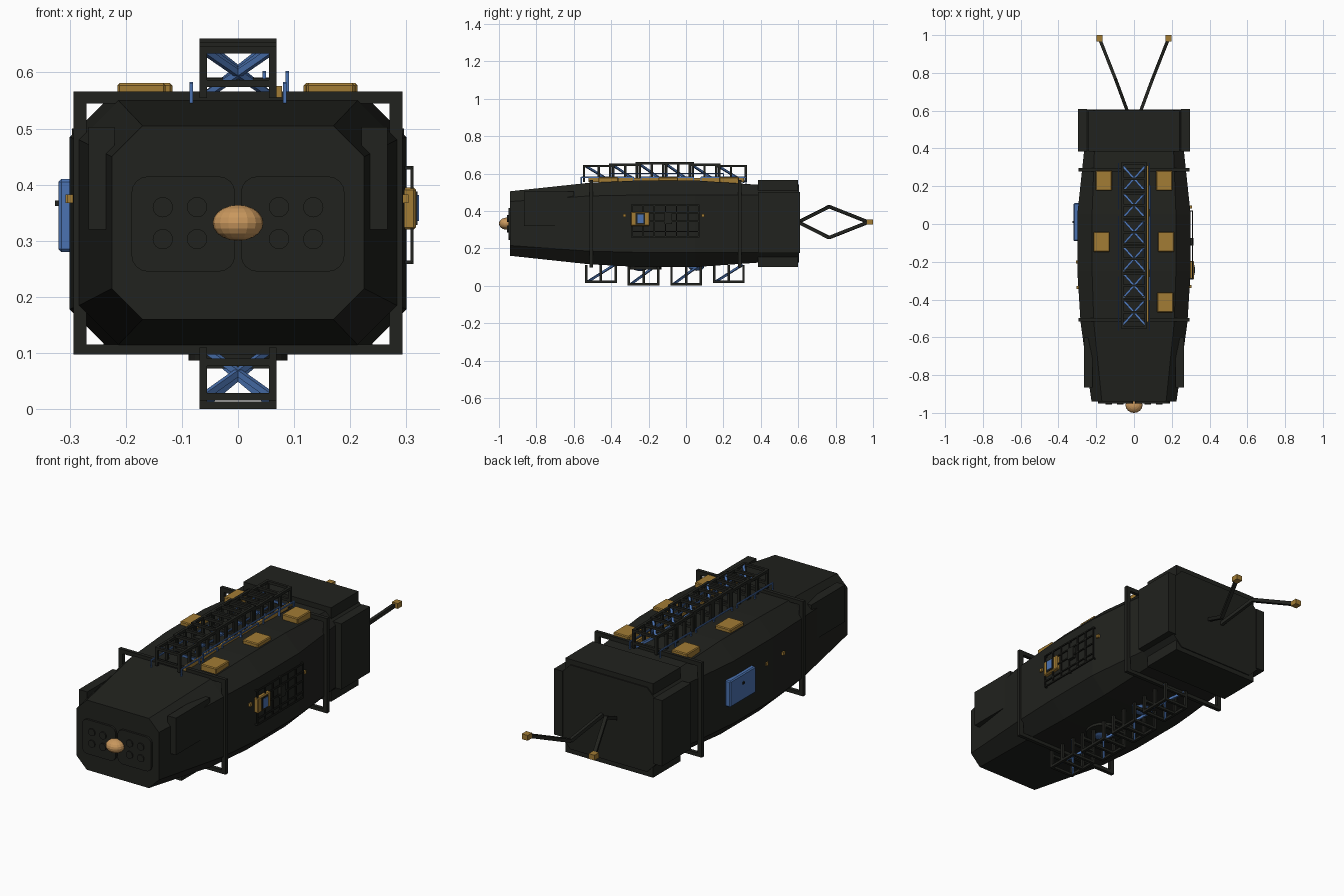
import bpy, bmesh, math
from mathutils import Vector, Matrix

if "Cube" in bpy.data.objects:
    bpy.data.objects.remove(bpy.data.objects["Cube"])


def material(name, rgb):
    m = bpy.data.materials.new(name)
    m.diffuse_color = (*rgb, 1)
    m.use_nodes = True
    m.node_tree.nodes["Principled BSDF"].inputs["Base Color"].default_value = m.diffuse_color
    return m


DARK = material("dark_metal", (0.015, 0.016, 0.013))
BLUE = material("blue_paint", (0.07, 0.17, 0.44))
GOLD = material("gold_foil", (0.36, 0.2, 0.035))
TAN = material("tan_dome", (0.58, 0.31, 0.11))


def finish(name, bm, mat):
    bmesh.ops.recalc_face_normals(bm, faces=bm.faces)
    me = bpy.data.meshes.new(name)
    bm.to_mesh(me)
    bm.free()
    me.materials.append(mat)
    ob = bpy.data.objects.new(name, me)
    bpy.context.collection.objects.link(ob)
    return ob


def add_box(bm, x0, x1, y0, y1, z0, z1):
    m = Matrix.Translation(((x0 + x1) / 2, (y0 + y1) / 2, (z0 + z1) / 2))
    m = m @ Matrix.Diagonal((x1 - x0, y1 - y0, z1 - z0, 1))
    bmesh.ops.create_cube(bm, size=1, matrix=m)


def add_bar(bm, a, b, t):
    a, b = Vector(a), Vector(b)
    d = b - a
    rot = d.to_track_quat('Z', 'Y').to_matrix().to_4x4()
    bmesh.ops.create_cube(bm, size=1, matrix=Matrix.Translation((a + b) / 2) @ rot
                          @ Matrix.Diagonal((t, t, d.length, 1)))


def boxes(name, mat, *dims):
    bm = bmesh.new()
    for d in dims:
        add_box(bm, *d)
    return finish(name, bm, mat)


def bars(name, mat, t, *ends):
    bm = bmesh.new()
    for a, b in ends:
        add_bar(bm, a, b, t)
    return finish(name, bm, mat)


def bevel(ob, w, seg=1):
    m = ob.modifiers.new("bevel", 'BEVEL')
    m.width, m.segments = w, seg
    return ob


def ellipsoid(name, mat, loc, r, seg=16, rings=10):
    bm = bmesh.new()
    bmesh.ops.create_uvsphere(bm, u_segments=seg, v_segments=rings, radius=1,
                              matrix=Matrix.Translation(loc) @ Matrix.Diagonal((*r, 1)))
    return finish(name, bm, mat)


# hull: chamfered octagon sections lofted along y (y, half width, bottom, top, chamfer)
sections = [(-0.94, .225, .16, .505, .055), (-0.52, .283, .115, .55, .07),
            (-0.25, .30, .10, .563, .078), (0.05, .30, .10, .563, .078),
            (0.38, .265, .123, .54, .055), (0.605, .265, .123, .54, .055)]
bm = bmesh.new()
rings = []
for y, w, lo, hi, c in sections:
    pts = [(w, lo + c), (w, hi - c), (w - c, hi), (c - w, hi),
           (-w, hi - c), (-w, lo + c), (c - w, lo), (w - c, lo)]
    rings.append([bm.verts.new((x, y, z)) for x, z in pts])
for r, s in zip(rings, rings[1:]):
    for i in range(8):
        j = (i + 1) % 8
        bm.faces.new((r[i], r[j], s[j], s[i]))
bm.faces.new(rings[0])
bm.faces.new(rings[-1])
finish("hull", bm, DARK)

# rear slabs on all four sides, and front cheek panels
boxes("rear_slabs", DARK,
      (-.24, .24, .385, .6, .5, .565), (-.24, .24, .385, .6, .1, .165),
      (.25, .296, .385, .61, .175, .5), (-.296, -.25, .385, .61, .175, .5))
boxes("cheek_panels", DARK, *[(min(s * .22, s * .266), max(s * .22, s * .266),
                               -.865, -.6, .32, .503) for s in (-1, 1)])

# rectangular hoops round the hull
for n, y in (("front_hoop", -.507), ("rear_hoop", .287)):
    y0, y1 = y - .009, y + .009
    boxes(n, DARK, (-.293, .293, y0, y1, .545, .566), (-.293, .293, y0, y1, .097, .115),
          (.27, .293, y0, y1, .115, .545), (-.293, -.27, y0, y1, .115, .545))

# nose plates with nozzle discs, and nose dome
for s, side in ((-1, "left"), (1, "right")):
    bm = bmesh.new()
    outline = []
    for k in range(4):
        cx, cz = ((.16, .385), (.035, .385), (.035, .275), (.16, .275))[k]
        for i in range(5):
            a = math.pi / 2 * (k + i / 4)
            outline.append(bm.verts.new((s * (cx + .03 * math.cos(a)), -.938,
                                         cz + .03 * math.sin(a))))
    f = bm.faces.new(outline)
    ext = bmesh.ops.extrude_face_region(bm, geom=[f])
    for v in ext["geom"]:
        if isinstance(v, bmesh.types.BMVert):
            v.co.y = -.95
    for x in (.073, .134):
        for z in (.303, .36):
            bmesh.ops.create_cone(bm, cap_ends=True, segments=16, radius1=.018, radius2=.018,
                                  depth=.012, matrix=Matrix.Translation((s * x, -.95, z))
                                  @ Matrix.Rotation(math.pi / 2, 4, 'X'))
    finish(side + "_nose_plate", bm, DARK)
ellipsoid("nose_dome", TAN, (0, -.96, .332), (.045, .04, .032))


# open box truss unit with blue cross braces
def truss(name, c, base, end, half=.085, w=.062, t=.013):
    e = []
    for y in (c - half + t / 2, c, c + half - t / 2):
        e += [((x, y, base), (x, y, end)) for x in (-w, w)]
        e.append(((-w, y, end), (w, y, end)))
        if y != c:
            mid = base + (end - base) * .3
            e.append(((-w, y, mid), (w, y, mid)))
    for x in (-w, w):
        e.append(((x, c - half, end), (x, c + half, end)))
    bars(name, DARK, t, *e)
    bars(name + "_brace", BLUE, .011, *[((s * w, c + .07, base), (-s * w, c - .07, end))
                                       for s in (-1, 1)])


for i, top in enumerate((.64, .647, .654, .654, .647, .64)):
    truss("top_truss_%d" % (i + 1), -.467 + i * .1415, .555, top)
for i, low in enumerate((.022, .007, .007, .022)):
    truss("belly_truss_%d" % (i + 1), -.455 + i * .228, .11, low)

# deck rails along the top truss
rails = []
for x, z, spans in ((-.083, .58, ((-.56, -.28), (-.24, .04), (.08, .32))),
                    (.083, .58, ((-.56, -.28), (-.24, .04), (.08, .32))),
                    (.088, .6, ((-.4, .2),)), (.047, .6, ((-.4, .2),))):
    for a, b in spans:
        rails.append(((x, a, z), (x, b, z)))
        rails += [((x, y, .545), (x, y, z)) for y in (a, (a + b) / 2, b)]
bars("deck_rails", BLUE, .006, *rails)
boxes("gold_conduit", GOLD, (.066, .078, -.52, .31, .555, .576))

# gold deck boxes
for i, (x, y) in enumerate(((-.16, .23), (.16, .23), (-.172, -.095), (.17, -.095), (.165, -.415))):
    bevel(boxes("deck_box_%d" % (i + 1), GOLD,
                (x - .043, x + .043, y - .053, y + .053, .54, .581)), .004)

# left side: blue locker with knob
bevel(boxes("left_locker", BLUE, (-.32, -.29, -.09, .11, .28, .41)), .005)
boxes("locker_knob", DARK, (-.326, -.315, .005, .017, .362, .372))

# right side: handrail grid, gold window unit, small box
grid = [((.31, y, .262), (.31, y, .43)) for y in (-.29, -.23, -.17, -.11, -.05, .01, .068)]
grid += [((.31, -.29, z), (.31, .068, z)) for z in (.262, .29, .345, .39, .43)]
grid += [((.29, y, z), (.31, y, z)) for y in (-.29, -.11, .068) for z in (.262, .43)]
bars("side_grid", DARK, .006, *grid)
bevel(boxes("window_unit", GOLD, (.29, .317, -.295, -.195, .32, .395)), .004)
boxes("window_frame", DARK, (.3, .32, -.27, -.218, .328, .388))
boxes("window", BLUE, (.3, .323, -.26, -.228, .335, .382))
boxes("side_box", DARK, (.29, .316, -.115, -.075, .33, .385))

# small gold side lights
boxes("side_lights", GOLD, *[(x - .012, x + .012, y - .008, y + .008, .367, .383)
                             for x, y in ((.292, -.33), (.294, .09), (-.292, -.335), (-.295, -.2))])

# belly ring plate and blue domes
bm = bmesh.new()
bmesh.ops.create_cone(bm, cap_ends=True, segments=24, radius1=.088, radius2=.088, depth=.02,
                      matrix=Matrix.Translation((0, -.22, .097)))
finish("belly_plate", bm, DARK)
ellipsoid("belly_dome_front", BLUE, (0, -.245, .095), (.04, .04, .016))
ellipsoid("belly_dome_rear", BLUE, (0, .055, .1), (.042, .042, .02))

# tail aerials: one bends up, the other down
for s, side in ((-1, "left"), (1, "right")):
    kink = (s * .097, .765, .34 - s * .083)
    bars(side + "_aerial", DARK, .017, ((s * .036, .6, .34), kink), (kink, (s * .18, .975, .34)))
    boxes(side + "_aerial_tip", GOLD, (s * .183 - .016, s * .183 + .016, .965, 1.0, .327, .353))
